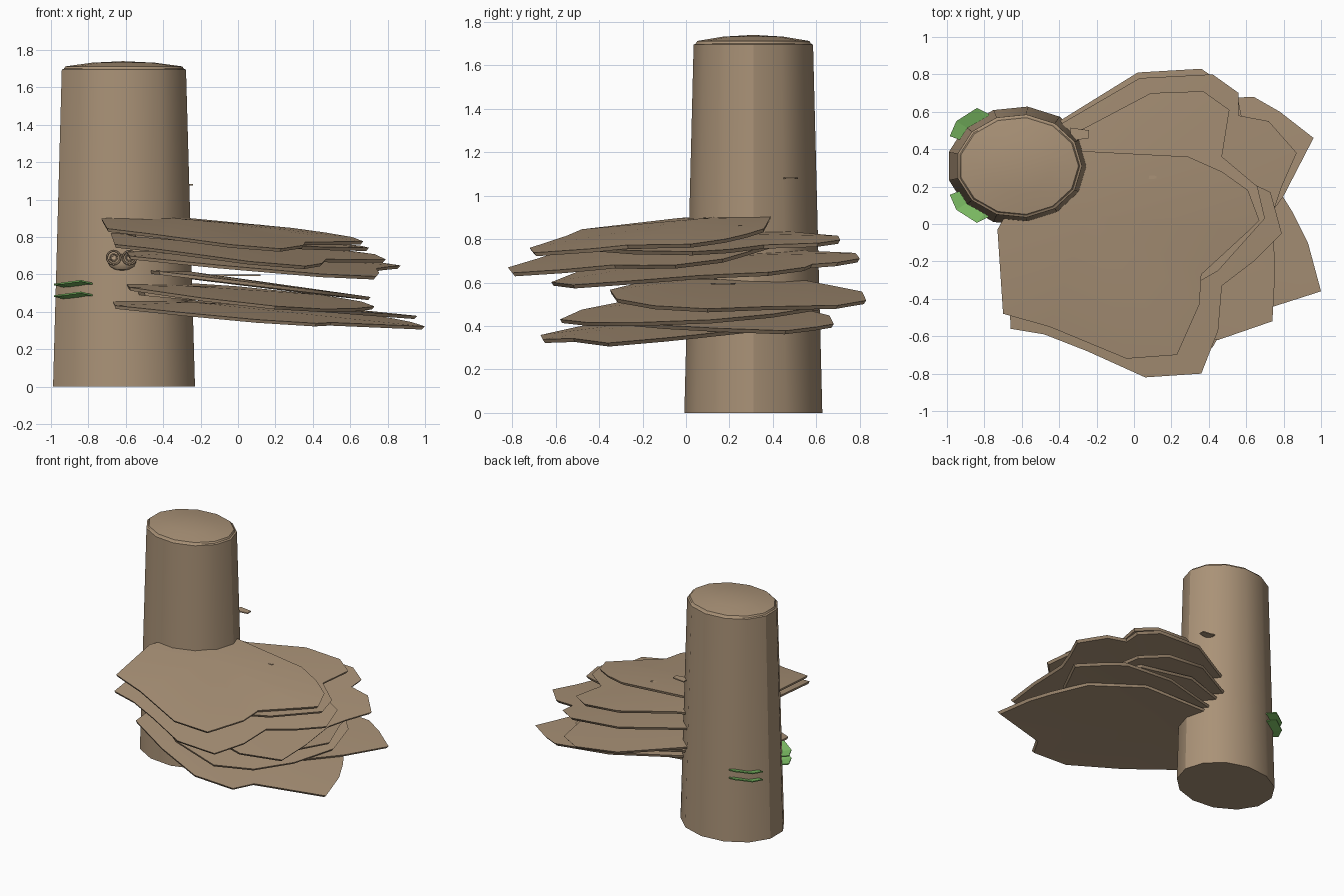
import bpy, bmesh, math

if "Cube" in bpy.data.objects:
    bpy.data.objects.remove(bpy.data.objects["Cube"])

def material(name, rgb):
    m = bpy.data.materials.new(name)
    m.diffuse_color = (*rgb, 1)
    m.use_nodes = True
    m.node_tree.nodes["Principled BSDF"].inputs["Base Color"].default_value = m.diffuse_color
    return m

bark = material("bark_brown", (0.40, 0.288, 0.185))
green = material("moss_green", (0.20, 0.50, 0.125))

def finish(name, bm, mat, smooth=True):
    bmesh.ops.recalc_face_normals(bm, faces=bm.faces)
    mesh = bpy.data.meshes.new(name)
    bm.to_mesh(mesh)
    bm.free()
    ob = bpy.data.objects.new(name, mesh)
    bpy.context.collection.objects.link(ob)
    mesh.materials.append(mat)
    if smooth:
        bpy.ops.object.select_all(action='DESELECT')
        ob.select_set(True)
        bpy.context.view_layer.objects.active = ob
        bpy.ops.object.shade_smooth_by_angle(angle=math.radians(32))
    return ob

# Trunk: tapered oval column with thirteen sides and a shallow domed top
SIDES = 13
bm = bmesh.new()
rings = []
for z, rx, ry in [(0, .385, .32), (1.695, .337, .277), (1.70, .325, .267),
                  (1.712, .318, .26), (1.732, .17, .14)]:
    rings.append([bm.verts.new((-.615 + rx * math.cos(2 * math.pi * i / SIDES),
                                .31 + ry * math.sin(2 * math.pi * i / SIDES), z))
                  for i in range(SIDES)])
for lo, hi in zip(rings, rings[1:]):
    for i in range(SIDES):
        j = (i + 1) % SIDES
        bm.faces.new((lo[i], lo[j], hi[j], hi[i]))
bm.faces.new(rings[0][::-1])
tip = bm.verts.new((-.615, .31, 1.74))
for i in range(SIDES):
    bm.faces.new((rings[-1][i], rings[-1][(i + 1) % SIDES], tip))
finish("trunk", bm, bark)

# Shelf: thin sloping slab, gently raised around a hub point near the trunk
def shelf(name, outline, plane, hub=(-.25, .05), lift=.02, thick=.018):
    a, b, c = plane
    bm = bmesh.new()
    layers = []
    for dz, shrink in [(0, 1), (-thick, .985)]:
        ring = []
        for x, y in outline:
            x, y = hub[0] + (x - hub[0]) * shrink, hub[1] + (y - hub[1]) * shrink
            ring.append(bm.verts.new((x, y, a + b * x + c * y + dz)))
        mid = bm.verts.new((*hub, a + b * hub[0] + c * hub[1] + lift + dz))
        layers.append(ring)
        for i in range(len(ring)):
            bm.faces.new((ring[i], ring[(i + 1) % len(ring)], mid))
    top, low = layers
    for i in range(len(top)):
        j = (i + 1) % len(top)
        bm.faces.new((top[i], low[i], low[j], top[j]))
    finish(name, bm, bark)

# Upper cluster of shelves
shelf("upper_shelf_1", [(-.73, -.03), (-.70, -.48), (-.45, -.55), (-.04, -.72), (.23, -.70),
                        (.35, -.43), (.36, -.27), (.61, -.04), (.67, .02), (.61, .18),
                        (.47, .28), (.29, .36), (-.28, .39), (-.55, .3)],
      (.835, -.09, .11), lift=.03)
shelf("upper_shelf_2", [(-.62, .1), (-.55, -.25), (.1, -.45), (.45, -.25), (.70, .03),
                        (.66, .2), (.47, .36), (.51, .61), (.37, .71), (.09, .70),
                        (-.27, .51), (-.5, .45)],
      (.79, -.07, .045))
shelf("upper_shelf_3", [(-.68, .0), (-.66, -.56), (-.48, -.59), (-.25, -.68), (.06, -.82),
                        (.36, -.80), (.45, -.57), (.47, -.33), (.64, -.20), (.79, -.05),
                        (.73, .17), (.52, .27), (.1, .45), (-.4, .45)],
      (.757, -.09, .10))
shelf("upper_shelf_4", [(-.6, .05), (-.58, -.3), (-.1, -.5), (.45, -.62), (.74, -.52),
                        (.755, -.25), (.74, .05), (.79, .2), (.87, .38), (.72, .55),
                        (.56, .58), (.56, .70), (.42, .80), (.03, .78), (-.4, .53)],
      (.68, -.07, .075))

# Lower cluster of shelves
shelf("lower_shelf_1", [(-.48, .1), (-.42, -.15), (0, -.35), (.35, -.32), (.6, -.15),
                        (.71, .1), (.62, .35), (.55, .70), (.36, .83), (.02, .81),
                        (-.4, .55)],
      (.565, -.12, -.005))
shelf("lower_shelf_2", [(-.6, .1), (-.58, -.2), (-.2, -.48), (.2, -.58), (.45, -.45),
                        (.62, -.2), (.73, .12), (.66, .4), (.45, .62), (0, .66),
                        (-.4, .5)],
      (.49, -.095, .07))
shelf("lower_shelf_3", [(-.55, .1), (-.5, -.15), (0, -.28), (.4, -.3), (.62, -.1),
                        (.80, .15), (.96, .46), (.78, .60), (.64, .68), (.2, .66),
                        (-.4, .45)],
      (.46, -.09, .01))
shelf("lower_shelf_4", [(-.67, .05), (-.66, -.3), (-.3, -.5), (.1, -.67), (.42, -.66),
                        (.5, -.52), (.75, -.44), (1.0, -.36), (.93, -.10), (.85, .06),
                        (.7, .3), (.3, .5), (-.4, .45)],
      (.412, -.065, .07))

# Small bracket leaves on the trunk, mirrored front to back, in two tiers
LEAF = [(-.985, .47, .0), (-.95, .55, .005), (-.84, .62, .02), (-.78, .59, .005)]
for side, label in ((1, "back"), (-1, "front")):
    for tier, z in enumerate((.488, .55)):
        bm = bmesh.new()
        rows = []
        for t, drop in ((0, 0), (.55, -.025)):
            for dz in (0, -.008):
                rows.append([bm.verts.new((x + (-.64 - x) * t * .6,
                                           .313 + side * (y - .313) * (1 - t * .5),
                                           z + h + drop + dz)) for x, y, h in LEAF])
        outer, outer_low, inner, inner_low = rows
        for r, s in ((outer, inner), (inner, inner_low), (inner_low, outer_low), (outer_low, outer)):
            for i in range(3):
                bm.faces.new((r[i], r[i + 1], s[i + 1], s[i]))
        for i in (0, 3):
            bm.faces.new((outer[i], inner[i], inner_low[i], outer_low[i]))
        finish(f"{label}_leaf_{tier + 1}", bm, green, smooth=False)

# Round bracket ornaments on the trunk front: paired rings over a small cup
for i, x in enumerate((-.665, -.58)):
    for r, thick in ((.036, .006), (.018, .004)):
        bpy.ops.mesh.primitive_torus_add(major_radius=r, minor_radius=thick, major_segments=16,
                                         minor_segments=6, location=(x, -.02, .69),
                                         rotation=(math.pi / 2, 0, 0))
        ob = bpy.context.object
        ob.name = f"ring_{i + 1}"
        ob.data.materials.append(bark)
bm = bmesh.new()
bmesh.ops.create_uvsphere(bm, u_segments=12, v_segments=6, radius=1)
for v in bm.verts:
    v.co = (-.62 + v.co.x * .075, .01 + v.co.y * .03, .665 + v.co.z * .045)
finish("cup", bm, bark)

# Splinters: thin chips on the shelf and trunk
for name, loc, size in (("shelf_chip", (.08, .25, .862), (.08, .025, .008)),
                        ("trunk_chip", (-.29, .48, 1.08), (.10, .07, .008)),
                        ("middle_chip", (-.03, .17, .595), (.30, .12, .008))):
    bm = bmesh.new()
    bmesh.ops.create_cube(bm, size=1)
    for v in bm.verts:
        taper = .6 if v.co.x > 0 else 1
        v.co = (loc[0] + v.co.x * size[0], loc[1] + v.co.y * size[1] * taper,
                loc[2] + v.co.z * size[2])
    finish(name, bm, bark, smooth=False)
